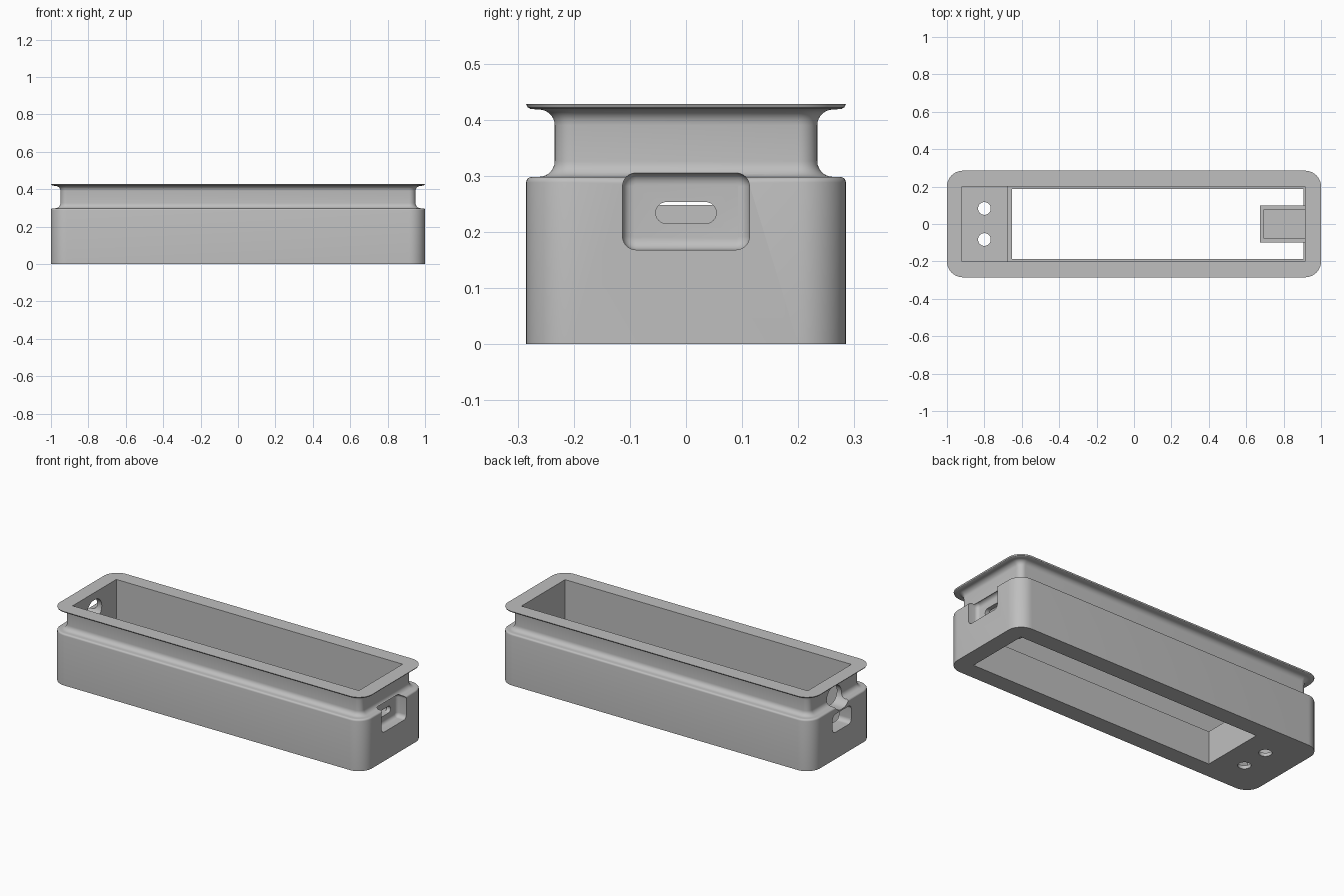
import bpy, bmesh, math

if "Cube" in bpy.data.objects:
    bpy.data.objects.remove(bpy.data.objects["Cube"])

grey = bpy.data.materials.new("light_grey")
grey.diffuse_color = (0.52, 0.52, 0.52, 1)
grey.use_nodes = True
grey.node_tree.nodes["Principled BSDF"].inputs["Base Color"].default_value = grey.diffuse_color


def outline(hx, hy, r, n=10):
    """Rounded rectangle, counter-clockwise."""
    pts = []
    for k, (sx, sy) in enumerate([(1, 1), (-1, 1), (-1, -1), (1, -1)]):
        for i in range(n + 1):
            a = math.pi / 2 * (k + i / n)
            pts.append((sx * (hx - r) + r * math.cos(a), sy * (hy - r) + r * math.sin(a)))
    return pts


def loft(name, rings):
    """Solid skinned through a list of rings of 3D points."""
    bm = bmesh.new()
    vs = [[bm.verts.new(p) for p in ring] for ring in rings]
    for a, b in zip(vs, vs[1:]):
        for i in range(len(a)):
            j = (i + 1) % len(a)
            bm.faces.new((a[i], a[j], b[j], b[i]))
    bm.faces.new(vs[0][::-1])
    bm.faces.new(vs[-1])
    bmesh.ops.recalc_face_normals(bm, faces=bm.faces)
    me = bpy.data.meshes.new(name)
    bm.to_mesh(me)
    bm.free()
    ob = bpy.data.objects.new(name, me)
    bpy.context.collection.objects.link(ob)
    me.materials.append(grey)
    return ob


def box(name, x, y, z):
    corners = [(x[0], y[0]), (x[1], y[0]), (x[1], y[1]), (x[0], y[1])]
    return loft(name, [[(a, b, h) for a, b in corners] for h in z])


def end_prism(name, hw, z0, z1, r, steps):
    """Rounded prism along x; steps are (x, inset) pairs."""
    c = (z0 + z1) / 2
    return loft(name, [[(x, a, c + b) for a, b in outline(hw - i, (z1 - z0) / 2 - i, r - i)]
                       for x, i in steps])


def cut(target, cutter):
    mod = target.modifiers.new("cut", 'BOOLEAN')
    mod.operation = 'DIFFERENCE'
    mod.solver = 'EXACT'
    mod.object = cutter
    bpy.context.view_layer.objects.active = target
    bpy.ops.object.modifier_apply(modifier=mod.name)
    bpy.data.objects.remove(cutter, do_unlink=True)


def arc(cx, cz, r, a0, a1, n=7):
    return [(cx + r * math.cos(math.radians(a0 + (a1 - a0) * i / n)),
             cz + r * math.sin(math.radians(a0 + (a1 - a0) * i / n))) for i in range(n + 1)]


# Housing: (inset, height) profile with a concave neck and a thin top flange
profile = [(0, 0), (0, 0.288)]
profile += arc(0.01, 0.288, 0.01, 180, 90, 4)
profile += arc(0.023, 0.326, 0.028, -90, 0)
profile += arc(0.023, 0.390, 0.028, 0, 90)
profile += [(0.008, 0.419), (0.003, 0.422), (0, 0.428)]
housing = loft("housing", [[(a, b, z) for a, b in outline(1 - i, 0.285 - i, 0.085 - i)]
                           for i, z in profile])

# Main cavity, cable chamber and bottom opening
cut(housing, box("cavity", (-0.92, 0.915), (-0.2, 0.2), (0.19, 0.6)))
cut(housing, box("chamber", (-0.92, -0.68), (-0.2, 0.2), (0.02, 0.3)))
cut(housing, box("opening", (-0.652, 0.905), (-0.187, 0.187), (-0.1, 0.3)))

# Cable holes in the chamber floor
for s in (-1, 1):
    hole = [(-0.8 + a, s * 0.083 + b) for a, b in outline(0.034, 0.034, 0.0339, 8)]
    cut(housing, loft("hole", [[(a, b, z) for a, b in hole] for z in (-0.1, 0.1)]))

# Right end: recessed pocket with a filleted back, and a slot
fillet = [(0.96 - 0.02 * math.sin(t * math.pi / 10), 0.02 * (1 - math.cos(t * math.pi / 10)))
          for t in range(6)]
cut(housing, end_prism("pocket", 0.113, 0.168, 0.305, 0.024, [(1.05, 0)] + fillet))
cut(housing, end_prism("slot", 0.054, 0.215, 0.253, 0.0189, [(1.05, 0), (0.85, 0)]))

# Left end: round port through the neck with a square port below it
cut(housing, end_prism("round_port", 0.067, 0.268, 0.385, 0.058, [(-1.05, 0), (-0.85, 0)]))
cut(housing, end_prism("square_port", 0.085, 0.155, 0.26, 0.025, [(-1.05, 0), (-0.85, 0)]))

# Inner tray behind the slot
tray = box("socket_tray", (0.675, 0.916), (-0.1, 0.1), (0.2, 0.248))
cut(tray, box("tray_recess", (0.695, 1.0), (-0.078, 0.078), (0.214, 0.4)))

for ob in (housing, tray):
    bpy.ops.object.select_all(action='DESELECT')
    ob.select_set(True)
    bpy.context.view_layer.objects.active = ob
    bpy.ops.object.shade_smooth_by_angle(angle=math.radians(30))
